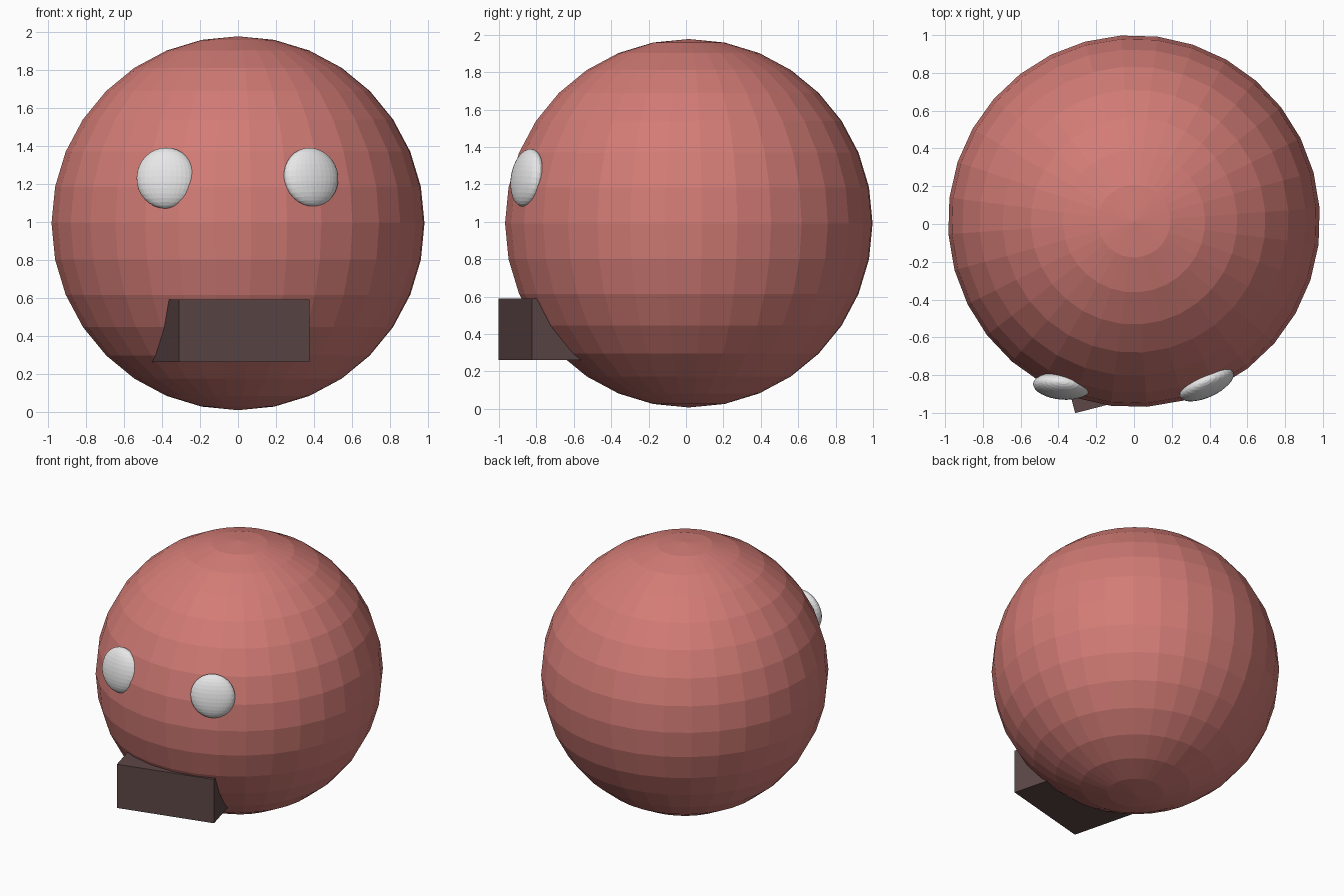
import bpy
from math import radians

cube = bpy.data.objects.get("Cube")
if cube:
    bpy.data.objects.remove(cube, do_unlink=True)


def material(name, rgb):
    mat = bpy.data.materials.new(name)
    mat.use_nodes = True
    color = (*rgb, 1.0)
    mat.diffuse_color = color
    mat.node_tree.nodes["Principled BSDF"].inputs["Base Color"].default_value = color
    return mat


coral = material("coral red", (0.65, 0.20, 0.18))
white = material("off white", (0.80, 0.80, 0.80))
brown = material("dark brown", (0.11, 0.062, 0.062))


def finish(name, scale, mat):
    obj = bpy.context.object
    obj.name = name
    obj.scale = scale
    obj.data.materials.append(mat)
    return obj


def ball(name, location, scale, mat, rotation=(0, 0, 0)):
    bpy.ops.mesh.primitive_uv_sphere_add(
        segments=32, ring_count=16, radius=1, location=location,
        rotation=[radians(a) for a in rotation])
    return finish(name, scale, mat)


# Faceted round head
ball("head", (0, 0.015, 0.992), (0.985, 0.985, 0.985), coral, (0, 0, 4))

# Flattened eyes resting on the head
ball("left_eye", (0.385, -0.85, 1.235), (0.155, 0.063, 0.156), white, (-9, 0, 25))
ball("right_eye", (-0.38, -0.858, 1.23), (0.155, 0.068, 0.162), white, (-9, 0, -5))

# Block mouth, turned slightly and sunk into the head
bpy.ops.mesh.primitive_cube_add(size=1, location=(-0.043, -0.622, 0.425),
                                rotation=(0, 0, radians(14.5)))
finish("mouth", (0.71, 0.60, 0.33), brown)
